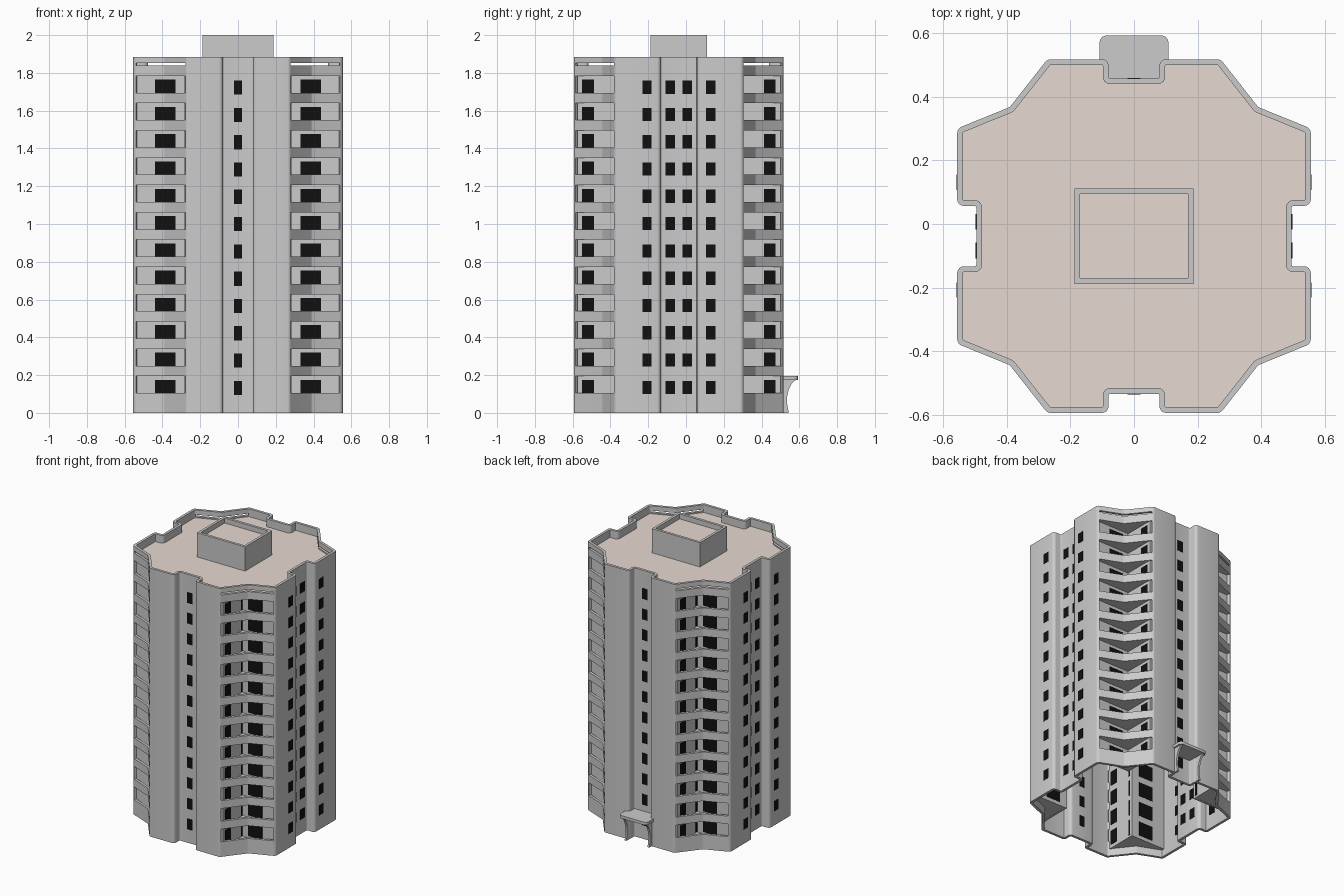
import bpy, bmesh, math
from mathutils import Vector

if "Cube" in bpy.data.objects:
    bpy.data.objects.remove(bpy.data.objects["Cube"])

YC = -0.038                      # centre of the symmetric tower body
FLOORS, PITCH = 12, 0.1445
TOP, ROOF, THICK = 1.885, 1.83, 0.018


def material(name, rgb):
    m = bpy.data.materials.new(name)
    m.diffuse_color = (*rgb, 1)
    m.use_nodes = True
    m.node_tree.nodes["Principled BSDF"].inputs["Base Color"].default_value = m.diffuse_color
    return m


BEIGE = material("beige_roof", (0.80, 0.70, 0.64))
BLACK = material("black_glass", (0.005, 0.005, 0.005))


def finish(name, bm, mirror=(True, True), mat=None, smooth=False):
    bmesh.ops.recalc_face_normals(bm, faces=bm.faces[:])
    me = bpy.data.meshes.new(name)
    bm.to_mesh(me)
    bm.free()
    ob = bpy.data.objects.new(name, me)
    bpy.context.collection.objects.link(ob)
    ob.location.y = YC
    if mat:
        me.materials.append(mat)
    if any(mirror):
        md = ob.modifiers.new("mirror", 'MIRROR')
        md.use_axis = (mirror[0], mirror[1], False)
    if smooth:
        bpy.ops.object.select_all(action='DESELECT')
        ob.select_set(True)
        bpy.context.view_layer.objects.active = ob
        bpy.ops.object.shade_smooth_by_angle(angle=math.radians(35))
    return ob


def prism(bm, pts, z0, z1, skip=()):
    """Extrude a plan polygon; skip lists side edges left open."""
    lo = [bm.verts.new((p[0], p[1], z0)) for p in pts]
    hi = [bm.verts.new((p[0], p[1], z1)) for p in pts]
    n = len(pts)
    bm.faces.new(lo[::-1])
    bm.faces.new(hi)
    for i in range(n):
        if i not in skip:
            j = (i + 1) % n
            bm.faces.new((lo[i], lo[j], hi[j], hi[i]))


def box(bm, x0, x1, y0, y1, z0, z1, skip=()):
    prism(bm, [(x0, y0), (x1, y0), (x1, y1), (x0, y1)], z0, z1, skip)


def fillet(a, b, c, r, n=4):
    """Arc points replacing corner b."""
    u, w = (a - b).normalized(), (c - b).normalized()
    half = u.angle(w) / 2
    t = r / math.tan(half)
    p, q = b + u * t, b + w * t
    o = b + (u + w).normalized() * (r / math.sin(half))
    return [o + (p - o).lerp(q - o, k / n).normalized() * r for k in range(n + 1)]


def offset(pts, d):
    """Shift an open path to its left by d with mitred corners."""
    out = []
    for i, p in enumerate(pts):
        ns = []
        for a, b in ((i - 1, i), (i, i + 1)):
            if a >= 0 and b < len(pts):
                e = (pts[b] - pts[a]).normalized()
                ns.append(Vector((-e.y, e.x)))
        m = (ns[0] + ns[-1]).normalized()
        out.append(p + m * d / m.dot(ns[0]))
    return out


# One quarter of the plan outline, from side notch to front/back notch
corners = [Vector(p) for p in ((.495, 0), (.495, .095), (.555, .095), (.555, .338),
                               (.39, .405), (.272, .555), (.08, .555), (.08, .495), (0, .495))]
radii = [0, .006, .02, .022, .02, .022, .02, .006, 0]
outer, first = [], []
for i, c in enumerate(corners):
    first.append(len(outer))
    outer += fillet(corners[i - 1], c, corners[i + 1], radii[i]) if radii[i] else [c]
inner = offset(outer, THICK)
s, e = first[4] - 1, first[5]    # balcony stretch of the outline
n = len(outer)


def ring(a, b):
    return outer[a:b + 1] + inner[a:b + 1][::-1]


# Full-height wall piers
bm = bmesh.new()
prism(bm, ring(0, s), 0, TOP, skip=(2 * (s + 1) - 1,))
prism(bm, ring(e, n - 1), 0, TOP, skip=(n - 1 - e,))
finish("wall_piers", bm, smooth=True)

# Balcony fronts and the slotted parapet above them
bm = bmesh.new()
prism(bm, ring(s, e), 0, .105)
for k in range(1, FLOORS):
    prism(bm, ring(s, e), .05 + PITCH * k, .105 + PITCH * k)
prism(bm, ring(s, e), .05 + PITCH * FLOORS, 1.838)
prism(bm, ring(s, e), 1.852, TOP)
finish("balcony_fronts", bm, smooth=True)

# Balcony floors
bm = bmesh.new()
edge = offset(outer, THICK / 2)[s:e + 1]
for k in range(FLOORS + 1):
    z = .051 + PITCH * k
    prism(bm, [(.28, .537), (.28, .315), (.54, .315)] + edge, z, z + .01)
finish("balcony_floors", bm)

# Recessed walls behind the balconies
bm = bmesh.new()
prism(bm, [(.54, .32), (.285, .32), (.285, .537), (.27, .537), (.27, .305), (.54, .305)],
      .05, ROOF - .002)
finish("recessed_walls", bm)

# Roof deck
bm = bmesh.new()
bm.faces.new([bm.verts.new((p[0], p[1], ROOF)) for p in [Vector((0, 0))] + inner])
finish("roof_deck", bm, mat=BEIGE)

# Roof house with its own parapet and deck
bm = bmesh.new()
prism(bm, [(.187, 0), (.187, .15), (0, .15), (0, .132), (.169, .132), (.169, 0)],
      ROOF - .005, 2.0, skip=(2, 5))
finish("roof_house", bm)
bm = bmesh.new()
bm.faces.new([bm.verts.new((x, y, 1.965)) for x, y in ((0, 0), (.17, 0), (.17, .133), (0, .133))])
finish("roof_house_deck", bm, mat=BEIGE)

# Windows on the walls and in the balcony recesses
bm = bmesh.new()
for k in range(FLOORS):
    z = PITCH * k
    box(bm, 0, .021, .475, .497, .095 + z, .17 + z, skip=(3,))
    box(bm, .475, .497, .02, .07, .1 + z, .17 + z)
    box(bm, .535, .557, .145, .193, .1 + z, .17 + z)
    box(bm, .33, .44, .303, .322, .075 + z, .175 + z)
    box(bm, .268, .287, .45, .512, .075 + z, .175 + z)
    box(bm, .268, .287, .3225, .338, .065 + z, .175 + z)
finish("windows", bm, mat=BLACK)

# Entrance canopy at the back
bm = bmesh.new()
box(bm, -.108, .108, .495, .63, .175, .195)
up = [ed for ed in bm.edges if abs(ed.verts[0].co.z - ed.verts[1].co.z) > .01
      and ed.verts[0].co.y > .6]
bmesh.ops.bevel(bm, geom=up, offset=.022, segments=4, profile=.5, affect='EDGES')
finish("entrance_canopy", bm, mirror=(False, False), smooth=True)

# Curved canopy brackets
bm = bmesh.new()
side = [(.55, 0), (.582, 0), (.573, .05), (.574, .09), (.582, .125), (.597, .155),
        (.62, .176), (.55, .176)]
f = bm.faces.new([bm.verts.new((.082, y, z)) for y, z in side])
g = bmesh.ops.extrude_face_region(bm, geom=[f])
bmesh.ops.translate(bm, vec=(.014, 0, 0),
                    verts=[v for v in g['geom'] if isinstance(v, bmesh.types.BMVert)])
finish("canopy_brackets", bm, mirror=(True, False), smooth=True)
